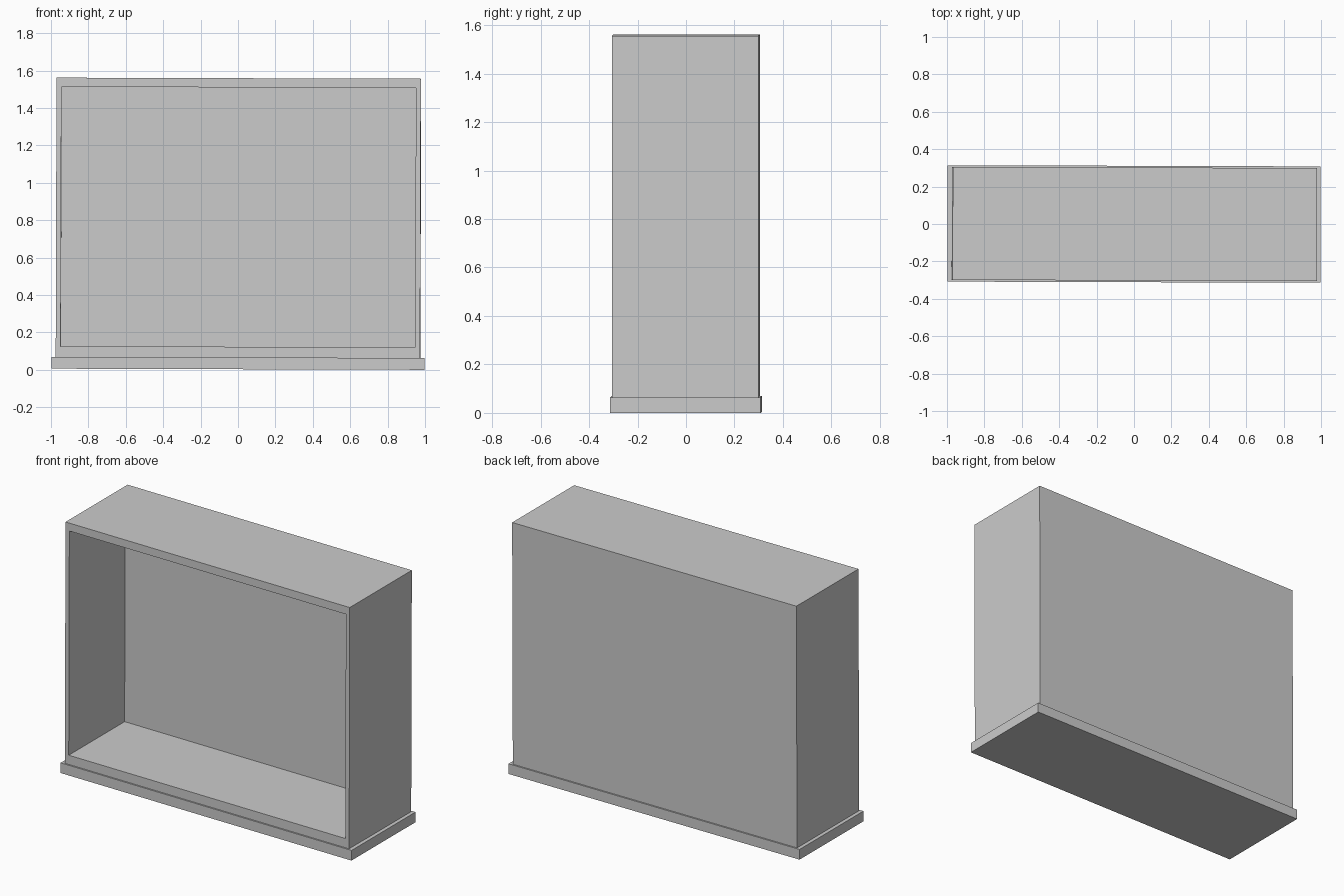
import bpy, bmesh
from mathutils import Matrix

if "Cube" in bpy.data.objects:
    bpy.data.objects.remove(bpy.data.objects["Cube"])

grey = bpy.data.materials.new("light grey")
grey.diffuse_color = (0.6, 0.6, 0.6, 1)
grey.use_nodes = True
grey.node_tree.nodes["Principled BSDF"].inputs["Base Color"].default_value = grey.diffuse_color

# the whole piece leans by a hair in the source
LEAN = Matrix.Rotation(-0.003, 4, 'Z') @ Matrix.Rotation(0.003, 4, 'Y')


def box(bm, x, y, z0, z1):
    """Box centred in x and y, from z0 to z1."""
    m = Matrix.Translation((0, 0, (z0 + z1) / 2)) @ Matrix.Diagonal((2 * x, 2 * y, z1 - z0, 1))
    bmesh.ops.create_cube(bm, size=1, matrix=m)


def finish(bm, name):
    bmesh.ops.transform(bm, matrix=LEAN, verts=bm.verts)
    bmesh.ops.translate(bm, vec=(0, 0, 0.003), verts=bm.verts)
    me = bpy.data.meshes.new(name)
    bm.to_mesh(me)
    bm.free()
    me.materials.append(grey)
    bpy.context.collection.objects.link(bpy.data.objects.new(name, me))


# plinth
bm = bmesh.new()
box(bm, 0.997, 0.311, 0.0, 0.063)
finish(bm, "plinth")

# cabinet: front face inset to a rim, then pushed back to make the recess
bm = bmesh.new()
box(bm, 0.974, 0.302, 0.063, 1.556)
bm.normal_update()
front = min(bm.faces, key=lambda f: f.calc_center_median().y)
bmesh.ops.inset_region(bm, faces=[front], thickness=0.037)
for v in front.verts:
    v.co.z = 1.507 if v.co.z > 0.8 else 0.12
back = bmesh.ops.extrude_discrete_faces(bm, faces=[front])["faces"][0]
bmesh.ops.translate(bm, vec=(0, 0.544, 0), verts=back.verts)
bmesh.ops.recalc_face_normals(bm, faces=bm.faces)
finish(bm, "cabinet")
